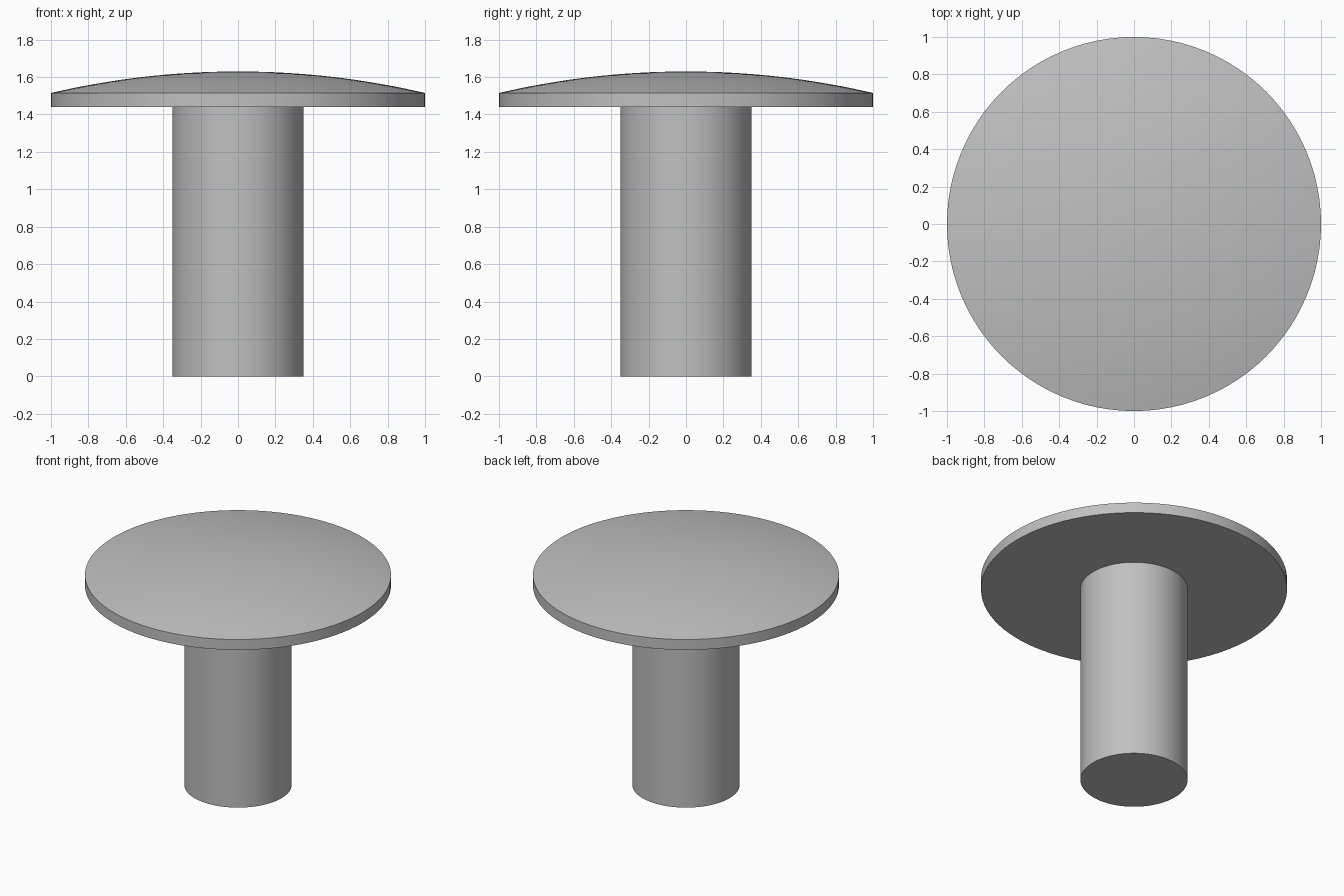
import bpy, bmesh
from math import sin, cos, asin, pi, radians

cube = bpy.data.objects.get("Cube")
if cube:
    bpy.data.objects.remove(cube, do_unlink=True)

SEGMENTS = 96
STEM_RADIUS, HEAD_RADIUS = 0.35, 1.0
HEAD_BOTTOM, RIM_TOP, DOME_TOP = 1.44, 1.515, 1.63

# Plain grey metal
metal = bpy.data.materials.new("grey metal")
metal.use_nodes = True
grey = (0.53, 0.53, 0.53, 1)
metal.diffuse_color = grey
metal.node_tree.nodes["Principled BSDF"].inputs["Base Color"].default_value = grey


def lathe(name, profile):
    """Spin a profile of (radius, height) points around the z axis."""
    bm = bmesh.new()
    verts = [bm.verts.new((r, 0, z)) for r, z in profile]
    edges = [bm.edges.new(pair) for pair in zip(verts, verts[1:])]
    bmesh.ops.spin(bm, geom=verts + edges, cent=(0, 0, 0), axis=(0, 0, 1),
                   angle=2 * pi, steps=SEGMENTS, use_merge=True)
    bmesh.ops.remove_doubles(bm, verts=bm.verts, dist=0.0001)
    bmesh.ops.recalc_face_normals(bm, faces=bm.faces)
    mesh = bpy.data.meshes.new(name)
    bm.to_mesh(mesh)
    bm.free()
    mesh.materials.append(metal)
    obj = bpy.data.objects.new(name, mesh)
    bpy.context.collection.objects.link(obj)
    bpy.ops.object.select_all(action="DESELECT")
    obj.select_set(True)
    bpy.context.view_layer.objects.active = obj
    bpy.ops.object.shade_smooth_by_angle(angle=radians(30))
    # Keep the low dome crisp where it meets the rim
    return obj


# Straight round stem, closed at the foot
lathe("stem", [(0, 0), (STEM_RADIUS, 0), (STEM_RADIUS, HEAD_BOTTOM)])

# Wide head: flat underside, upright rim and a shallow spherical dome
rise = DOME_TOP - RIM_TOP
sphere_radius = (HEAD_RADIUS ** 2 + rise ** 2) / (2 * rise)
spread = asin(HEAD_RADIUS / sphere_radius)
steps = 16
dome = [(sphere_radius * sin(spread * i / steps),
         DOME_TOP - sphere_radius * (1 - cos(spread * i / steps)))
        for i in range(steps, -1, -1)]
lathe("domed_head", [(STEM_RADIUS, HEAD_BOTTOM), (HEAD_RADIUS, HEAD_BOTTOM)] + dome)
